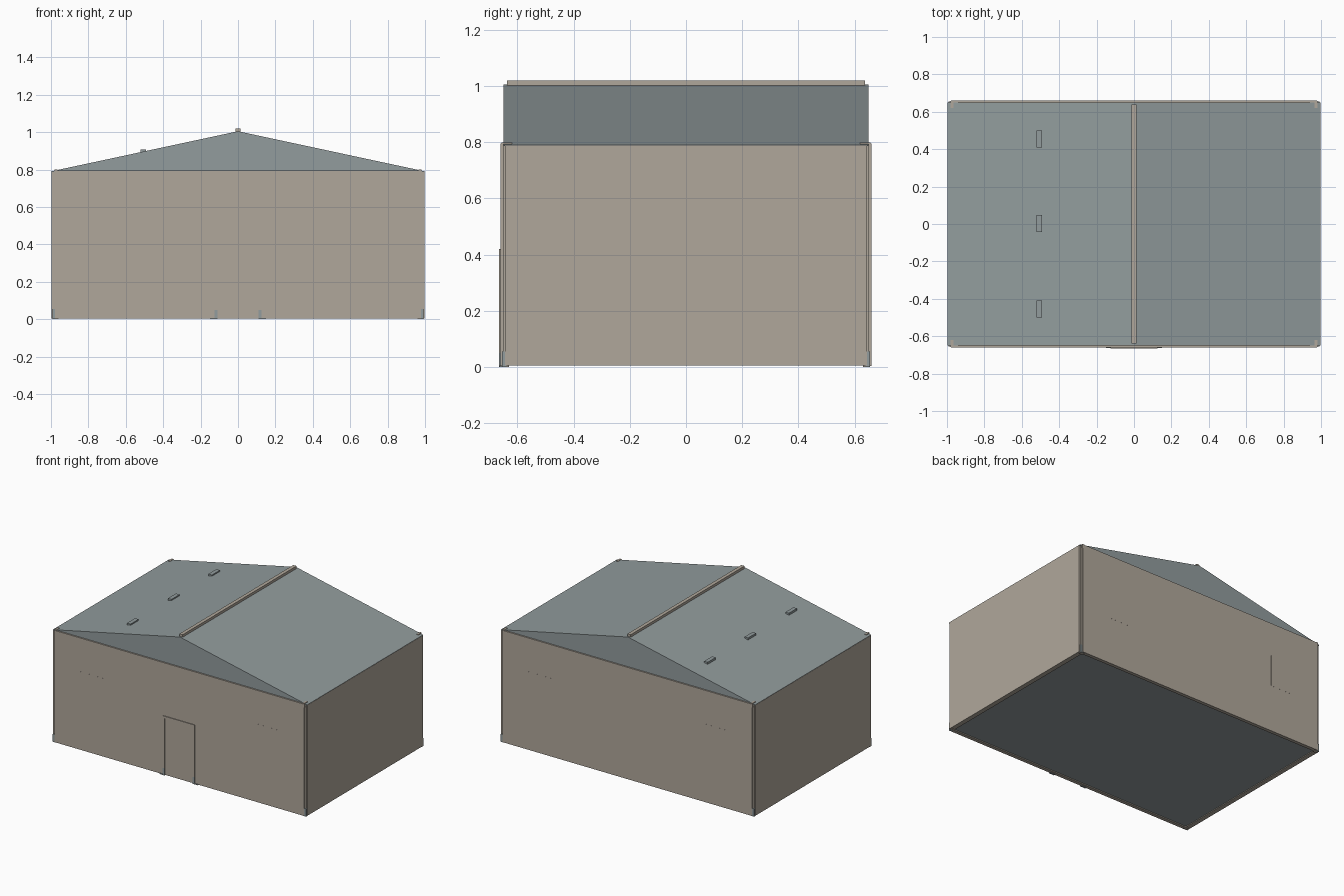
import bpy
import bmesh

if "Cube" in bpy.data.objects:
    bpy.data.objects.remove(bpy.data.objects["Cube"])


def material(name, rgb):
    m = bpy.data.materials.new(name)
    m.diffuse_color = (*rgb, 1)
    m.use_nodes = True
    m.node_tree.nodes["Principled BSDF"].inputs["Base Color"].default_value = m.diffuse_color
    return m


TAN = material("warm tan", (0.434, 0.387, 0.328))
SLATE = material("slate grey", (0.287, 0.332, 0.337))


def finish(name, bm, mat):
    bmesh.ops.recalc_face_normals(bm, faces=bm.faces)
    me = bpy.data.meshes.new(name)
    bm.to_mesh(me)
    bm.free()
    me.materials.append(mat)
    ob = bpy.data.objects.new(name, me)
    bpy.context.collection.objects.link(ob)
    return ob


def box(name, x, y, z, mat):
    bm = bmesh.new()
    bmesh.ops.create_cube(bm, size=1)
    for v in bm.verts:
        v.co = [(a + b) / 2 + c * (b - a) for c, (a, b) in zip(v.co, (x, y, z))]
    return finish(name, bm, mat)


def span(s, a, b):
    """Interval a..b, mirrored when s is -1."""
    return tuple(sorted((s * a, s * b)))


# Recessed floor slab
box("floor_slab", (-0.975, 0.975), (-0.645, 0.645), (0.01, 0.03), SLATE)

# Walls, leaving a small notch at each corner
for s, side in ((-1, "left"), (1, "right")):
    box(f"{side}_wall", span(s, 0.965, 0.998), (-0.645, 0.645), (0.005, 0.789), TAN)
for s, side in ((-1, "front"), (1, "back")):
    box(f"{side}_wall", (-0.978, 0.978), span(s, 0.635, 0.66), (0.003, 0.795), TAN)
    # Flush window panels
    for t in (-1, 1):
        box(f"{side}_window", span(t, 0.59, 0.78), span(s, 0.655, 0.6605),
            (0.335, 0.557), TAN)

# Corner posts, their feet and the small brackets at the eaves
for sx in (-1, 1):
    for sy in (-1, 1):
        box("corner_post", span(sx, 0.96, 0.988), span(sy, 0.63, 0.652), (0.0, 0.788), TAN)
        box("corner_foot", span(sx, 0.97, 0.993), span(sy, 0.64, 0.656), (0.0, 0.055), SLATE)
        box("eave_bracket", span(sx, 0.965, 0.98), span(sy, 0.62, 0.657), (0.77, 0.8), TAN)

# Solid gabled roof
bm = bmesh.new()
profile = [(-0.997, 0.786), (0.997, 0.786), (0.997, 0.791), (0, 1.005), (-0.997, 0.791)]
face = bm.faces.new([bm.verts.new((x, -0.65, z)) for x, z in profile])
ext = bmesh.ops.extrude_face_region(bm, geom=[face])
bmesh.ops.translate(bm, vec=(0, 1.3, 0),
                    verts=[g for g in ext["geom"] if isinstance(g, bmesh.types.BMVert)])
finish("roof", bm, SLATE)

# Ridge beam
box("ridge_beam", (-0.0125, 0.0125), (-0.638, 0.638), (0.99, 1.02), TAN)

# Roof vents on the left slope
for y in (-0.455, 0.003, 0.455):
    box("roof_vent", (-0.52, -0.492), (y - 0.045, y + 0.045), (0.885, 0.908), SLATE)

# Doorway: panel, lintel, jambs, jamb feet and sill ends
box("door_panel", (-0.11, 0.11), (-0.661, -0.65), (0.015, 0.405), TAN)
box("door_lintel", (-0.125, 0.125), (-0.665, -0.65), (0.405, 0.42), TAN)
for s in (-1, 1):
    box("door_jamb", span(s, 0.11, 0.125), (-0.665, -0.65), (0.05, 0.405), TAN)
    box("door_jamb_foot", span(s, 0.11, 0.125), (-0.665, -0.65), (0.0, 0.05), SLATE)
    box("door_sill_end", span(s, 0.125, 0.15), (-0.664, -0.65), (0.0, 0.006), SLATE)
